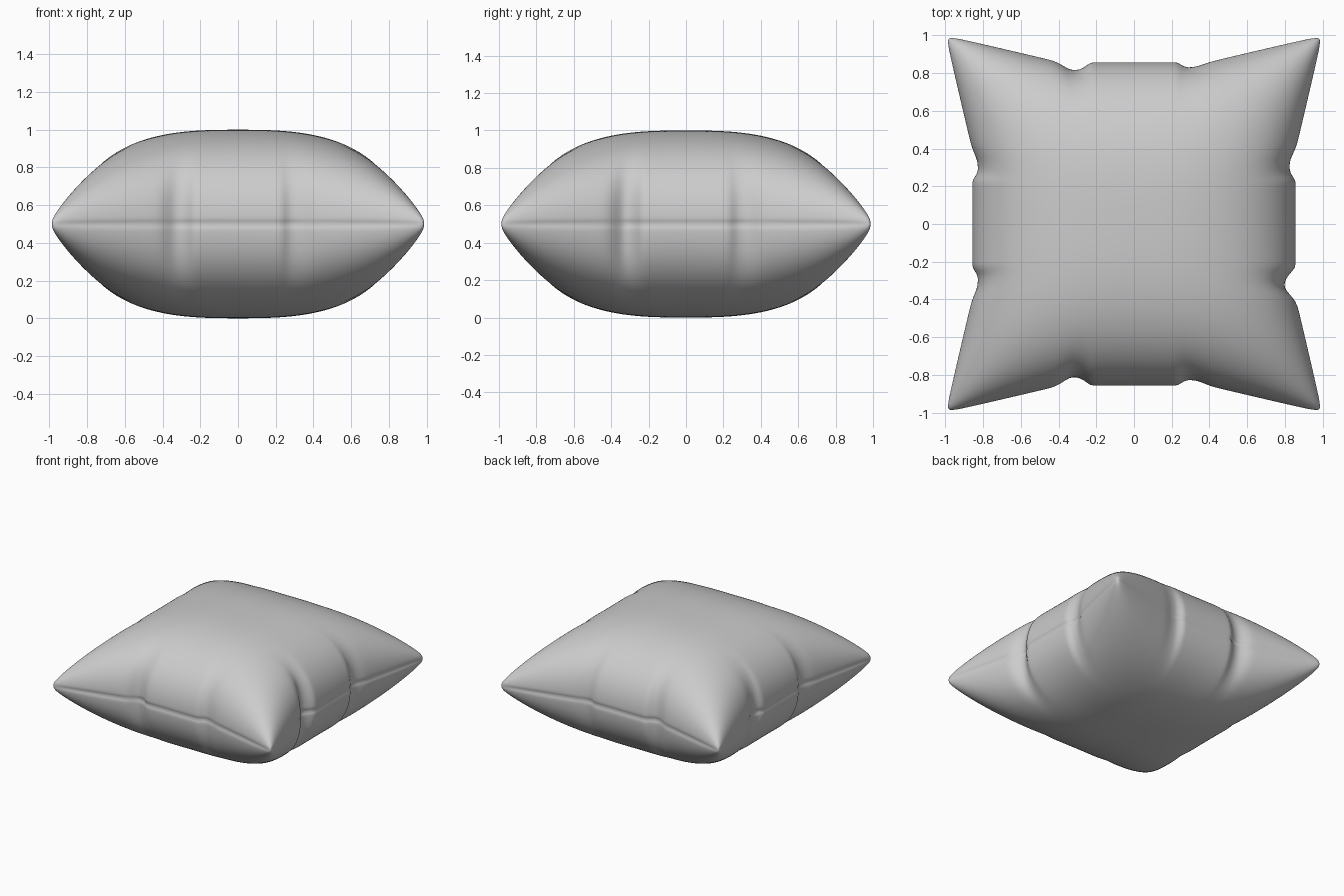
import bpy, bmesh, math

if "Cube" in bpy.data.objects:
    bpy.data.objects.remove(bpy.data.objects["Cube"])

# pinch depth in each side's seam, at the negative and positive third of its length
PINCH = {"right": (0.045, 0.016), "left": (0.012, 0.012),
         "back": (0.026, 0.008), "front": (0.030, 0.012)}


def outline(side, t):
    """Distance of the seam from the centre at position t along a side."""
    a = abs(t)
    panel = 0.857 - 0.55 * max(0.0, a - 0.23)
    corner = 0.765 + 0.235 * a
    k = 0.012
    base = 0.5 * (panel + corner + math.sqrt((panel - corner) ** 2 + k * k))
    depth = PINCH[side][0 if t < 0 else 1]
    return base - depth * math.exp(-((a - 0.335) / 0.06) ** 2)


def spread(side, t, u):
    """Smooth body in the middle, detailed pinched outline towards the seam."""
    body = 0.85 + 0.14 * t * t
    return u * (body + (outline(side, t) - body) * abs(u) ** 6)


def cushion_point(s, t, sign):
    u, v = math.sin(s * math.pi / 2), math.sin(t * math.pi / 2)
    full = max(0.0, 1 - abs(u) ** 2.8) * max(0.0, 1 - abs(v) ** 2.8)
    h = 0.5 * full ** 0.45
    x = spread("right" if u > 0 else "left", v, u)
    y = spread("back" if v > 0 else "front", u, v)
    # rounded corner tips
    tip = 1 - 0.018 * abs(u * v) ** 40
    # narrow groove along the seam
    groove = 1 - 0.012 * math.exp(-(h / 0.014) ** 2) * (1 - abs(u * v) ** 6)
    return x * tip * groove, y * tip * groove, 0.5 + sign * h


bm = bmesh.new()
for sign in (1, -1):
    made = bmesh.ops.create_grid(bm, x_segments=160, y_segments=160, size=1)["verts"]
    for vert in made:
        vert.co = cushion_point(max(-1, min(1, vert.co.x)), max(-1, min(1, vert.co.y)), sign)

# sew the two panels together
bmesh.ops.remove_doubles(bm, verts=[v for v in bm.verts if abs(v.co.z - 0.5) < 1e-3], dist=1e-5)
bmesh.ops.recalc_face_normals(bm, faces=bm.faces)
for f in bm.faces:
    f.smooth = True
mesh = bpy.data.meshes.new("cushion")
bm.to_mesh(mesh)
bm.free()
cushion = bpy.data.objects.new("cushion", mesh)
bpy.context.collection.objects.link(cushion)
